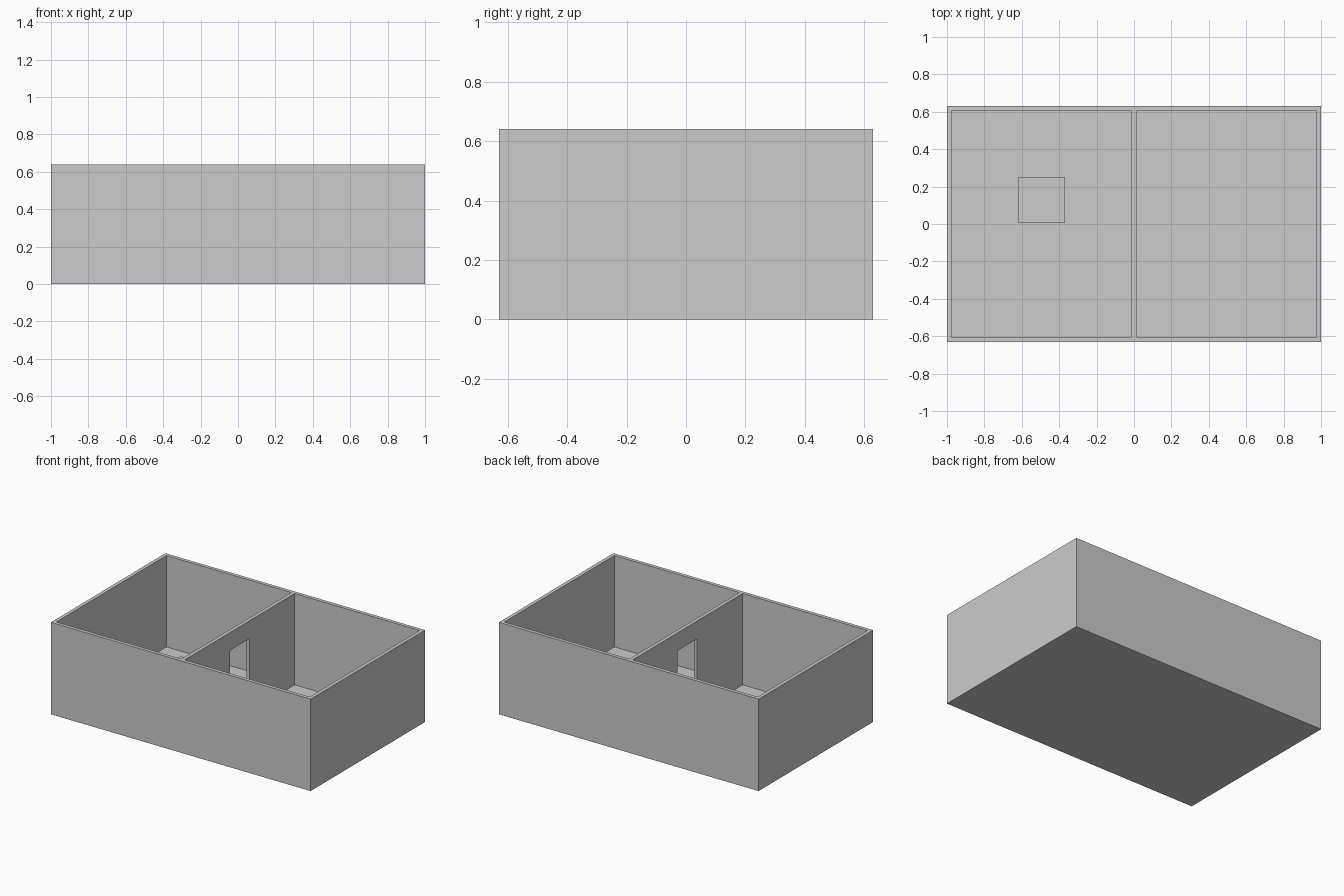
import bpy
import bmesh
from mathutils import Matrix, Vector

if "Cube" in bpy.data.objects:
    bpy.data.objects.remove(bpy.data.objects["Cube"])

W, D, H = 2.0, 1.26, 0.64      # overall size
T = 0.025                      # wall thickness
FLOOR = 0.004                  # floor thickness


def box(name, lo, hi):
    lo, hi = Vector(lo), Vector(hi)
    bm = bmesh.new()
    bmesh.ops.create_cube(bm, size=1.0)
    bmesh.ops.transform(bm, verts=bm.verts,
                        matrix=Matrix.Translation((lo + hi) / 2) @ Matrix.Diagonal((*(hi - lo), 1)))
    mesh = bpy.data.meshes.new(name)
    bm.to_mesh(mesh)
    bm.free()
    obj = bpy.data.objects.new(name, mesh)
    bpy.context.collection.objects.link(obj)
    return obj


def cut(target, cutter):
    cutter.hide_render = True
    mod = target.modifiers.new("cut", 'BOOLEAN')
    mod.operation = 'DIFFERENCE'
    mod.solver = 'EXACT'
    mod.object = cutter
    bpy.context.view_layer.objects.active = target
    bpy.ops.object.modifier_apply(modifier=mod.name)
    bpy.data.objects.remove(cutter, do_unlink=True)


# Outer walls, thin floor and dividing wall carved from one block
shell = box("room_walls", (-W / 2, -D / 2, 0), (W / 2, D / 2, H))
for side in (-1, 1):
    xs = sorted((side * T / 2, side * (W / 2 - T)))
    cut(shell, box("room_cutter", (xs[0], -D / 2 + T, FLOOR), (xs[1], D / 2 - T, H + 0.1)))

# Doorway through the dividing wall
cut(shell, box("door_cutter", (-0.1, -0.105, FLOOR), (0.1, 0.11, 0.515)))

# Square block standing in the left room
box("floor_block", (-0.62, 0.005, FLOOR), (-0.37, 0.25, 0.17))
